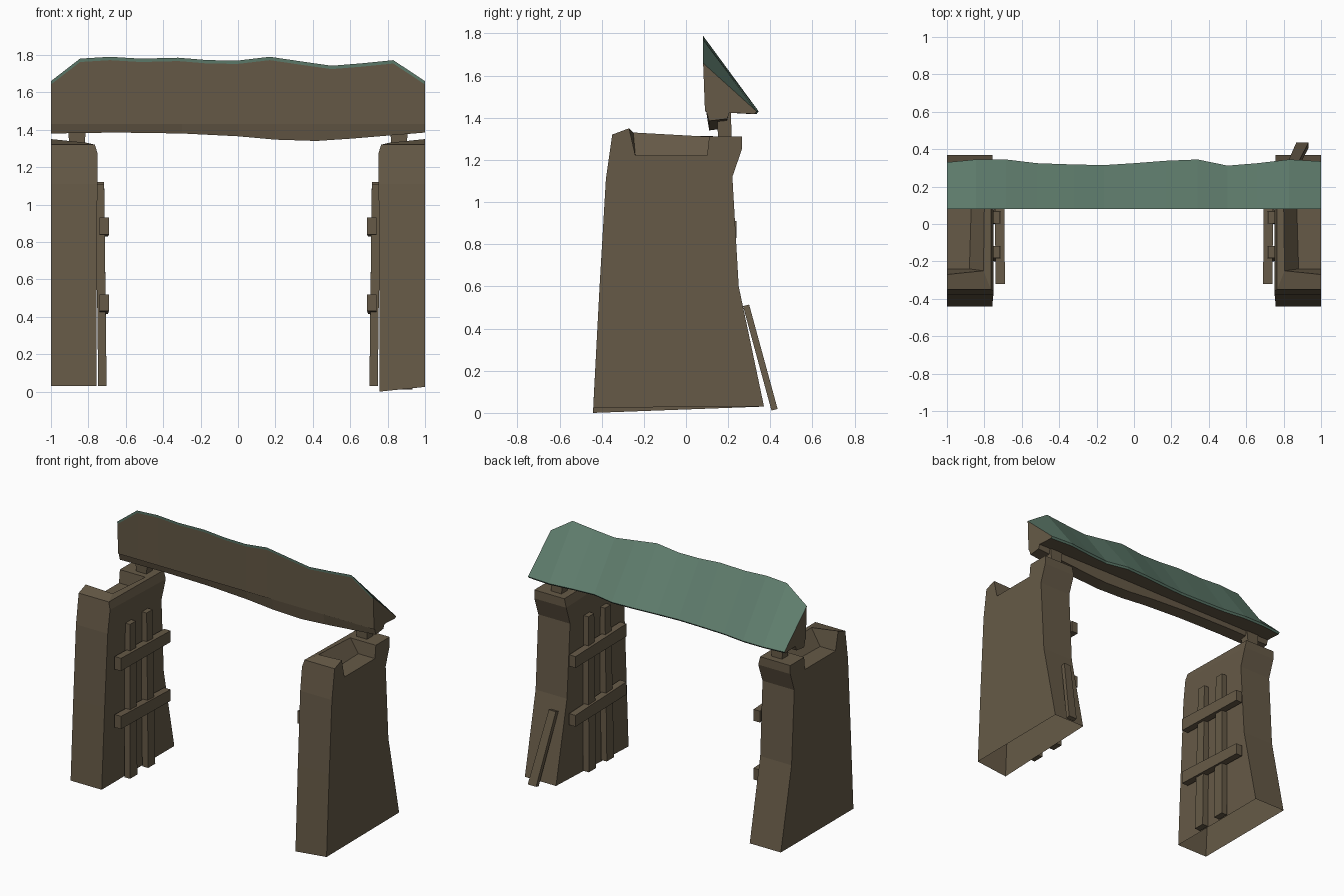
import bpy, bmesh
from mathutils import Vector

if "Cube" in bpy.data.objects:
    bpy.data.objects.remove(bpy.data.objects["Cube"])


def material(name, rgb):
    m = bpy.data.materials.new(name)
    m.diffuse_color = (*rgb, 1)
    m.use_nodes = True
    m.node_tree.nodes["Principled BSDF"].inputs["Base Color"].default_value = m.diffuse_color
    return m


BROWN = material("weathered_brown", (0.133, 0.102, 0.063))
GREEN = material("roof_green", (0.118, 0.21, 0.157))


def finish(bm, name, mats=(BROWN,)):
    bmesh.ops.recalc_face_normals(bm, faces=bm.faces[:])
    me = bpy.data.meshes.new(name)
    bm.to_mesh(me)
    bm.free()
    for m in mats:
        me.materials.append(m)
    ob = bpy.data.objects.new(name, me)
    bpy.context.collection.objects.link(ob)
    return ob


def plank(name, a, b, side, w0, w1, t):
    """Bar from a to b: w0/w1 = end widths across `side`, t = thickness."""
    a, b, side = Vector(a), Vector(b), Vector(side)
    out = (b - a).cross(side).normalized()
    bm = bmesh.new()
    rings = []
    for p, w in ((a, w0), (b, w1)):
        rings.append([bm.verts.new(p + side * w / 2 * i + out * t / 2 * j)
                      for i, j in ((-1, -1), (1, -1), (1, 1), (-1, 1))])
    for r in rings:
        bm.faces.new(r)
    for i in range(4):
        k = (i + 1) % 4
        bm.faces.new((rings[0][i], rings[0][k], rings[1][k], rings[1][i]))
    return finish(bm, name)


def pillar(name, s, base_in, base_out):
    """Tapered wall end, open below, with a walkway trough open to the outside."""
    bm = bmesh.new()
    V = lambda x, y, z: bm.verts.new((s * x, y, z))
    # front z, back z, front y, back y, inner x
    levels = [(None, 0.03, -0.44, 0.37, 0.757), (0.60, 0.60, -0.41, 0.25, 0.755),
              (1.11, 1.12, -0.38, 0.22, 0.752), (1.27, 1.25, -0.357, 0.265, 0.75),
              (1.32, 1.31, -0.35, 0.265, 0.765)]
    rings = []
    for zf, zb, yf, yb, xi in levels:
        zo, zi = (base_out, base_in) if zf is None else (zf, zf)
        rings.append([V(1, yf, zo), V(xi, yf, zi), V(xi, yb, zb), V(1, yb, zb)])
    for lo, hi in zip(rings, rings[1:]):
        for i in range(3):
            bm.faces.new((lo[i], lo[i + 1], hi[i + 1], hi[i]))
    rim = [V(1, -0.27, 1.35), V(0.805, -0.25, 1.33), V(0.80, 0.11, 1.31), V(1, 0.11, 1.31)]
    floor = [V(1, -0.24, 1.22), V(0.88, -0.24, 1.22), V(0.87, 0.10, 1.22), V(1, 0.10, 1.22)]
    for lo, hi in ((rings[-1], rim), (rim, floor)):
        for i in range(3):
            bm.faces.new((lo[i], lo[i + 1], hi[i + 1], hi[i]))
    bm.faces.new(floor)
    # flat outer side, following the whole profile
    bm.faces.new([r[0] for r in rings] + [rim[0], floor[0], floor[3], rim[3]]
                 + [r[3] for r in reversed(rings)])
    return finish(bm, name)


pillar("left_pillar", -1, 0.03, 0.03)
pillar("right_pillar", 1, 0.0, 0.025)

# lattice on the inner side of each pillar
for s, tag in ((-1, "left"), (1, "right")):
    for i, (y0, y1, top) in enumerate(((-0.16, -0.15, 1.11), (0.04, 0.035, 1.12))):
        plank(f"{tag}_lattice_upright_{i+1}", (s * 0.725, y0, 0.03), (s * 0.738, y1, top),
              (0, 1, 0), 0.08, 0.065, 0.045)
    for i, (z0, z1) in enumerate(((0.885, 0.87), (0.475, 0.455))):
        plank(f"{tag}_lattice_rail_{i+1}", (s * 0.715, -0.32, z0), (s * 0.72, 0.24, z1),
              (0, 0, 1), 0.09, 0.08, 0.05)
    # short post carrying the beam
    plank(f"{tag}_roof_post", (s * 0.862, 0.185, 1.27), (s * 0.86, 0.18, 1.44),
          (1, 0, 0), 0.075, 0.1, 0.065)

# plank leaning on the back of the right pillar
plank("leaning_plank", (0.90, 0.42, 0.015), (0.835, 0.285, 0.51), (1, 0, 0), 0.065, 0.055, 0.03)


def loft(name, sections, mats, green_sides=()):
    """Skin closed cross-sections; the listed sides get the second material."""
    bm = bmesh.new()
    rings = [[bm.verts.new(p) for p in sec] for sec in sections]
    n = len(rings[0])
    for a, b in zip(rings, rings[1:]):
        for i in range(n):
            k = (i + 1) % n
            f = bm.faces.new((a[i], a[k], b[k], b[i]))
            f.material_index = int(i in green_sides)
    bm.faces.new(rings[0])
    bm.faces.new(rings[-1])
    return finish(bm, name, mats)


# wavy lean-to roof: x, ridge z, eave y
roof = [(-1, 1.66, 0.33), (-0.845, 1.78, 0.345), (-0.685, 1.79, 0.345), (-0.52, 1.78, 0.325),
        (-0.32, 1.785, 0.318), (-0.16, 1.772, 0.315), (0, 1.77, 0.325), (0.17, 1.79, 0.338),
        (0.34, 1.765, 0.345), (0.50, 1.742, 0.312), (0.66, 1.755, 0.325), (0.83, 1.772, 0.345),
        (1, 1.66, 0.335)]
loft("roof", [[(x, 0.08, z), (x, y, 1.43), (x, y - 0.01, 1.418), (x, 0.09, 1.43),
               (x, 0.082, z - 0.018)] for x, z, y in roof], (BROWN, GREEN), (0, 1, 4))

# sagging beam under the roof: x, bottom z
beam = [(-1, 1.38), (-0.65, 1.385), (-0.3, 1.38), (0, 1.365), (0.2, 1.347), (0.42, 1.34),
        (0.6, 1.352), (1, 1.385)]
loft("roof_beam", [[(x, 0.095, 1.435), (x, 0.21, 1.435), (x, 0.195, z + 0.01), (x, 0.11, z)]
                   for x, z in beam], (BROWN,))
